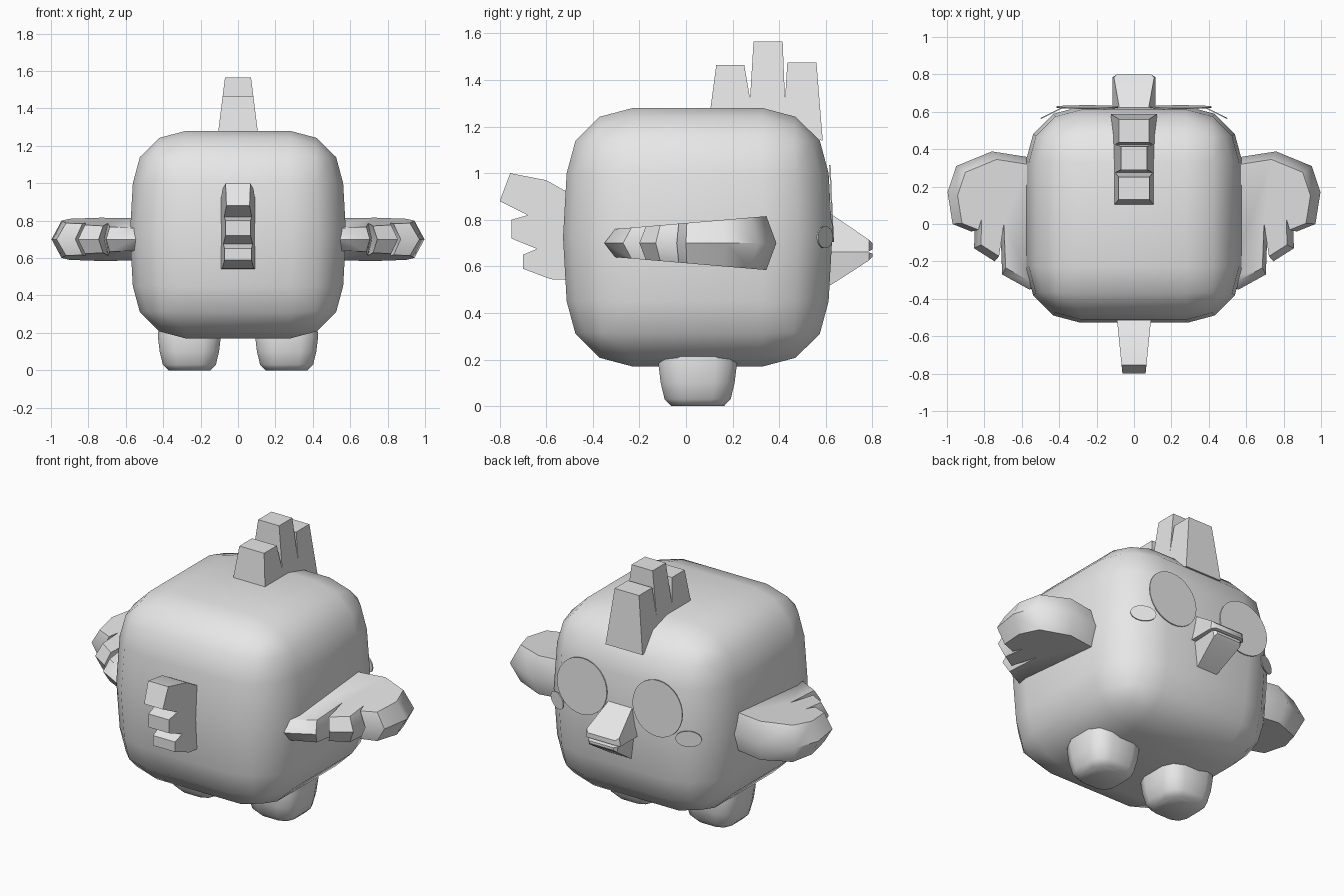
import bpy, bmesh, math
from mathutils import Vector, Matrix

if "Cube" in bpy.data.objects:
    bpy.data.objects.remove(bpy.data.objects["Cube"])

grey = bpy.data.materials.new("plain_grey")
grey.diffuse_color = (0.8, 0.8, 0.8, 1)
grey.use_nodes = True
grey.node_tree.nodes["Principled BSDF"].inputs["Base Color"].default_value = grey.diffuse_color


def finish(bm, name, angle=45):
    """Turn a bmesh into a named, shaded object."""
    bmesh.ops.recalc_face_normals(bm, faces=bm.faces[:])
    me = bpy.data.meshes.new(name)
    bm.to_mesh(me)
    bm.free()
    me.materials.append(grey)
    ob = bpy.data.objects.new(name, me)
    bpy.context.collection.objects.link(ob)
    bpy.ops.object.select_all(action='DESELECT')
    ob.select_set(True)
    bpy.context.view_layer.objects.active = ob
    bpy.ops.object.shade_smooth_by_angle(angle=math.radians(angle))
    return ob


def loft(name, rings, angle=45):
    """Skin closed rings of equal point count and cap both ends."""
    bm = bmesh.new()
    vs = [[bm.verts.new(p) for p in r] for r in rings]
    n = len(vs[0])
    for a, b in zip(vs, vs[1:]):
        for i in range(n):
            j = (i + 1) % n
            bm.faces.new((a[i], a[j], b[j], b[i]))
    bm.faces.new(vs[0])
    bm.faces.new(vs[-1])
    return finish(bm, name, angle)


def disc(name, center, rx, rz, turn, tilt):
    """Thin oval plate facing +y, turned about z and tilted about x."""
    m = (Matrix.Translation(center) @ Matrix.Rotation(turn, 4, 'Z')
         @ Matrix.Rotation(tilt, 4, 'X'))
    ts = [2 * math.pi * i / 32 for i in range(32)]
    loft(name, [[m @ Vector((rx * math.cos(t), y, rz * math.sin(t))) for t in ts]
                for y in (-0.004, 0.002)], 30)


# Body: rounded cube, bulging slightly around its middle
bm = bmesh.new()
bmesh.ops.create_cube(bm, size=1.15)
bmesh.ops.bevel(bm, geom=bm.edges[:] + bm.verts[:], offset=0.29, segments=3,
                profile=0.5, affect='EDGES')
bmesh.ops.bisect_plane(bm, geom=bm.verts[:] + bm.edges[:] + bm.faces[:],
                       plane_co=(0, 0, 0), plane_no=(0, 0, 1))
for v in bm.verts:
    k = 1.005 if abs(v.co.z) < 0.01 else 0.978
    v.co = (v.co.x * k, v.co.y * k + 0.05, v.co.z * 0.965 + 0.725)
finish(bm, "body", 60)

# Comb: three spikes, thinner towards the top
comb = [(.10, 1.24), (.13, 1.465), (.25, 1.465), (.275, 1.32), (.29, 1.565),
        (.415, 1.565), (.425, 1.31), (.435, 1.475), (.56, 1.475), (.587, 1.14), (.40, 1.18)]
loft("comb", [[(s * (.105 - (z - 1.28) * .125), y, z) for y, z in comb] for s in (-1, 1)])

# Tail: three stacked feathers, thinner towards the tips
tail = [(-.45, .90), (-.52, .925), (-.60, .97), (-.755, 1.0), (-.80, .88), (-.68, .82),
        (-.75, .80), (-.75, .72), (-.64, .675), (-.70, .65), (-.70, .59), (-.58, .545),
        (-.45, .54)]
loft("tail", [[(s * (.09 + (y + .52) * .10), y, z) for y, z in tail] for s in (-1, 1)])

# Beak halves
for name, rows in (
        ("upper_beak", [(.56, .115, .665, .075, .86), (.63, .115, .665, .08, .82),
                        (.785, .115, .665, .108, .715), (.80, .09, .672, .09, .70)]),
        ("lower_beak", [(.56, .09, .66, .065, .49), (.63, .092, .66, .07, .525),
                        (.785, .10, .66, .092, .625), (.80, .08, .655, .08, .64)])):
    loft(name, [[(-a, y, za), (a, y, za), (b, y, zb), (-b, y, zb)]
                for y, a, za, b, zb in rows], 35)

# Wing outline (x, y) with three trailing feathers
wing = [(.50, .35), (.58, .36), (.76, .388), (.95, .31), (.997, .17), (.97, 0), (.87, -.04),
        (.85, .03), (.855, -.13), (.745, -.20), (.715, 0), (.705, -.27), (.56, -.35), (.50, -.34)]


def wing_ring(side, direction):
    pts = []
    for x, y in wing:
        if direction:
            x, y = .55 + (x - .55) * .88, .03 + (y - .03) * .88
        pts.append((side * x, y, .70 + direction * (.06 + (y + .31) * .085)))
    return pts


for side, label in ((1, "right"), (-1, "left")):
    loft(label + "_wing", [wing_ring(side, d) for d in (-1, 0, 1)], 50)

    # Foot: stubby rounded block
    rings = []
    for r, z in ((.115, 0), (.145, .03), (.162, .10), (.172, .18), (.165, .26)):
        ring = []
        for i in range(12):
            t = 2 * math.pi * (i + .5) / 12
            c, s = math.cos(t), math.sin(t)
            ring.append((side * .26 + r * math.copysign(abs(c) ** .6, c),
                         .05 + r * math.copysign(abs(s) ** .6, s), z))
        rings.append(ring)
    loft(label + "_foot", rings, 60)

    # Eye and cheek plates
    disc(label + "_eye", (side * .25, .626, .87), .165, .165, 0, math.radians(2.5))
    disc(label + "_cheek", (side * .435, .597, .725), .072, .047,
         -side * math.radians(27), 0)
